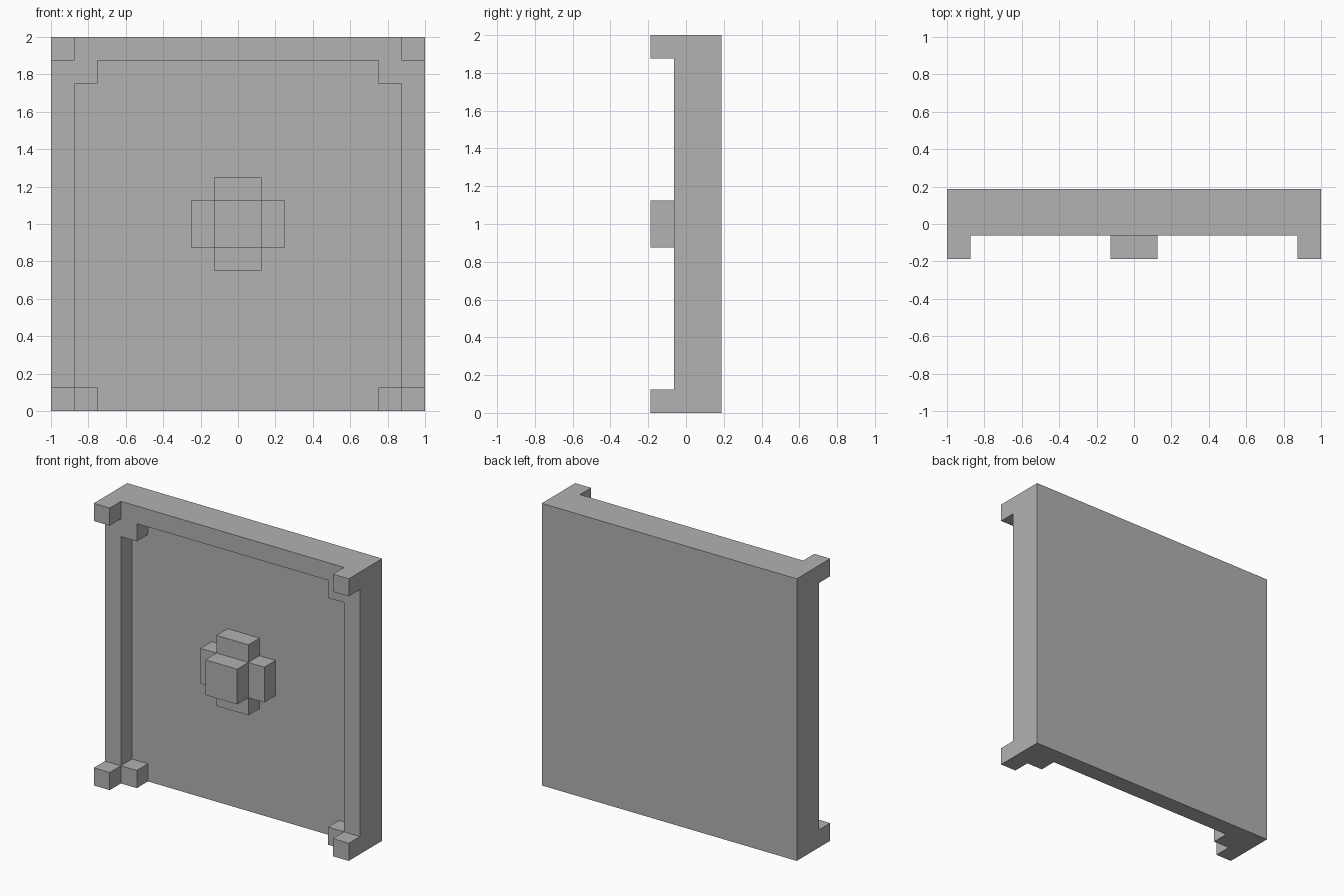
import bpy
import bmesh

cube = bpy.data.objects.get("Cube")
if cube:
    bpy.data.objects.remove(cube, do_unlink=True)

U = 0.125       # one block
BACK = 1.5 * U  # rear plane

grey = bpy.data.materials.new("mid_grey")
grey.use_nodes = True
grey.diffuse_color = (0.445, 0.445, 0.445, 1)
grey.node_tree.nodes["Principled BSDF"].inputs["Base Color"].default_value = grey.diffuse_color


def slab(name, outline, layer):
    """Extrude an (x, z) outline, in blocks, into one block-thick layer counted from the back."""
    bm = bmesh.new()
    y = BACK - layer * U
    face = bm.faces.new([bm.verts.new((x * U, y, z * U)) for x, z in outline])
    out = bmesh.ops.extrude_face_region(bm, geom=[face])
    moved = [v for v in out["geom"] if isinstance(v, bmesh.types.BMVert)]
    bmesh.ops.translate(bm, verts=moved, vec=(0, -U, 0))
    bmesh.ops.recalc_face_normals(bm, faces=bm.faces)
    mesh = bpy.data.meshes.new(name)
    bm.to_mesh(mesh)
    bm.free()
    mesh.materials.append(grey)
    obj = bpy.data.objects.new(name, mesh)
    bpy.context.collection.objects.link(obj)
    return obj


def rect(x0, x1, z0, z1):
    return [(x0, z0), (x1, z0), (x1, z1), (x0, z1)]


def mirrored(half):
    """Close a right-hand half outline with its mirror image."""
    return half + [(-x, z) for x, z in reversed(half)]


# Back panel
slab("back_panel", rect(-8, 8, 0, 16), 0)

# Raised border on the sides and top, with stepped inner corners
slab("border_frame", mirrored([(6, 15), (6, 14), (7, 14), (7, 1), (6, 1),
                               (6, 0), (8, 0), (8, 16)]), 1)

# Corner studs
for side, x in (("left", 7), ("right", -8)):
    for level, z in (("lower", 0), ("upper", 15)):
        slab(f"{level}_{side}_corner_stud", rect(x, x + 1, z, z + 1), 2)

# Central cross and the knob on it
slab("centre_cross", mirrored([(1, 6), (1, 7), (2, 7), (2, 9), (1, 9), (1, 10)]), 1)
slab("centre_knob", rect(-1, 1, 7, 9), 2)
